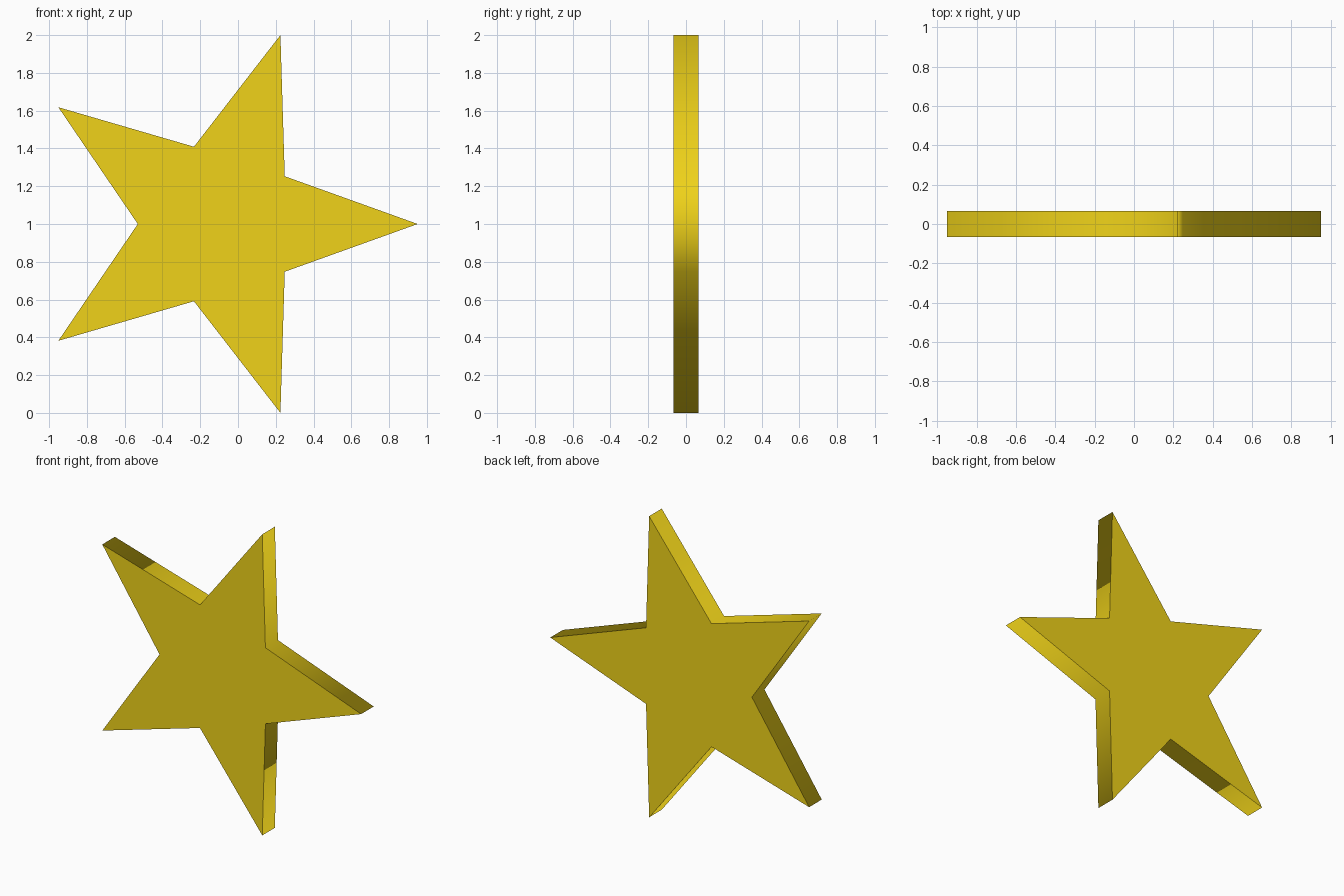
import bpy, bmesh
from math import sin, cos, pi, radians

if "Cube" in bpy.data.objects:
    bpy.data.objects.remove(bpy.data.objects["Cube"])

OUTER = 1 / sin(radians(72))            # tip radius, gives a height of 2
INNER = 0.43                            # notch radius
CX = OUTER * (1 + cos(pi / 5)) / 2 - OUTER   # centres the bounds on x = 0
HALF = 0.066                            # half thickness

# Star outline, one tip pointing to +x
bm = bmesh.new()
ring = []
for i in range(10):
    r = INNER if i % 2 else OUTER
    a = i * pi / 5
    ring.append(bm.verts.new((CX + r * cos(a), -HALF, 1 + r * sin(a))))
front = bm.faces.new(ring)

# Extrude the outline into a slab
geom = bmesh.ops.extrude_face_region(bm, geom=[front], use_keep_orig=True)["geom"]
back = [v for v in geom if isinstance(v, bmesh.types.BMVert)]
bmesh.ops.translate(bm, vec=(0, 2 * HALF, 0), verts=back)
bmesh.ops.recalc_face_normals(bm, faces=bm.faces)

# Smooth rim, flat front and back with sharp borders
for f in bm.faces:
    cap = len(f.verts) > 4
    f.smooth = not cap
    if cap:
        for e in f.edges:
            e.smooth = False

mesh = bpy.data.meshes.new("star")
bm.to_mesh(mesh)
bm.free()
star = bpy.data.objects.new("star", mesh)
bpy.context.collection.objects.link(star)

# Yellow material
mat = bpy.data.materials.new("yellow")
mat.diffuse_color = (0.87, 0.65, 0.01, 1)
mat.use_nodes = True
mat.node_tree.nodes["Principled BSDF"].inputs["Base Color"].default_value = mat.diffuse_color
mesh.materials.append(mat)
